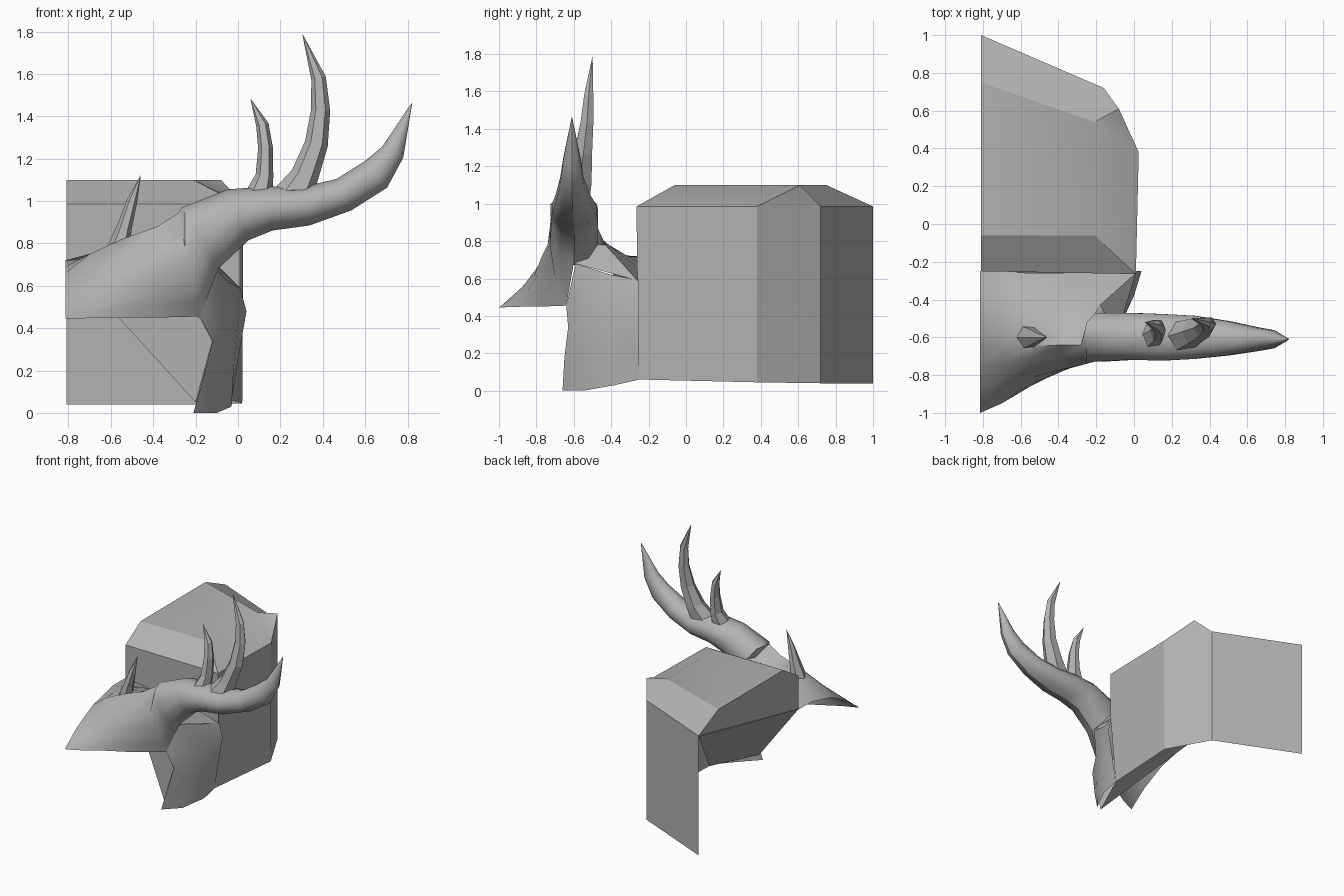
import bpy, math
from mathutils import Vector

grey = bpy.data.materials.new("mid_grey")
grey.diffuse_color = (.45, .45, .45, 1)


def make(name, verts, faces, angle=None):
    me = bpy.data.meshes.new(name)
    me.from_pydata([tuple(v) for v in verts], [], faces)
    me.update()
    me.materials.append(grey)
    ob = bpy.data.objects.new(name, me)
    bpy.context.collection.objects.link(ob)
    if angle:
        bpy.ops.object.select_all(action='DESELECT')
        ob.select_set(True)
        bpy.context.view_layer.objects.active = ob
        bpy.ops.object.shade_smooth_by_angle(angle=math.radians(angle))
    return ob


def sheet(name, rows, angle=None):
    """Skin a list of equally long point rows."""
    n = len(rows[0])
    faces = [(i * n + j, i * n + j + 1, (i + 1) * n + j + 1, (i + 1) * n + j)
             for i in range(len(rows) - 1) for j in range(n - 1)]
    return make(name, [p for r in rows for p in r], faces, angle)


def rings(path, sides):
    """Rings along a limb, each from underside over the front, top and rear
    back to the underside; path entries are x, y, z, radius in xz, radius in y."""
    rows, side = [], Vector((0, 1, 0))
    pts = [Vector(p[:3]) for p in path]
    for i, p in enumerate(path):
        t = (pts[min(i + 1, len(pts) - 1)] - pts[max(i - 1, 0)]).normalized()
        nrm = t.cross(side).normalized()
        rows.append([pts[i] + nrm * p[3] * math.cos(a) + side * p[4] * math.sin(a)
                     for a in (math.pi + 2 * math.pi * k / sides for k in range(sides + 1))])
    return rows


def refine(row):
    """Insert midpoints into a profile."""
    row = [Vector(p) for p in row]
    out = [row[0]]
    for a, b in zip(row, row[1:]):
        out += [(a + b) / 2, b]
    return out


# Box-like helmet half: wall, chamfered roof, open bottom, cap at the centre plane
make("helmet_shell", [
    (-.81, 1, .04), (-.16, .72, .04), (.02, .38, .045), (-.03, -.25, .06),     # 0-3 lower rim
    (-.81, 1, .985), (-.16, .72, .985), (.025, .38, .985), (.01, -.265, .985),  # 4-7 upper rim
    (-.81, -.25, .985), (-.81, -.25, .72), (.01, -.26, .59),                    # 8-10 brow
    (-.81, .75, 1.1), (-.21, .54, 1.1), (-.08, .61, 1.1),                       # 11-13 roof
    (-.21, -.06, 1.1), (-.81, -.06, 1.1)],
    [(0, 1, 5, 4), (1, 2, 6, 5), (2, 3, 10, 7, 6), (8, 7, 10, 9),
     (4, 5, 13, 12, 11), (5, 6, 13), (6, 12, 13), (6, 7, 14, 12),
     (7, 8, 15, 14), (11, 12, 14, 15), (4, 11, 15, 8, 9)], 28)

# Inner lining panels behind the face opening
make("inner_lining", [(-.81, 1, .98), (-.81, -.25, .72), (-.03, -.25, .06),
                      (-.2, -.63, .05), (-.12, -.62, .34), (-.18, -.63, .45)],
     [(0, 1, 2), (1, 3, 2), (1, 5, 4, 3)])

# Cheek guard, columns from the wall to the front edge
sheet("cheek_guard", [
    [(-.03, -.25, .06), (0, -.25, .25), (.04, -.25, .48), (.01, -.25, .59)],
    [(-.03, -.38, .03), (-.02, -.38, .22), (.0, -.38, .45), (-.05, -.40, .62)],
    [(-.10, -.55, .0), (-.07, -.52, .2), (-.07, -.53, .42), (-.105, -.59, .68)],
    [(-.21, -.66, .0), (-.16, -.65, .18), (-.12, -.63, .34), (-.18, -.64, .455)]], 60)

# Beak-shaped visor: front-to-back profiles at growing x
visor = [
    (-.815, [(-1, .445), (-.97, .47), (-.85, .56), (-.65, .66), (-.40, .72), (-.25, .72)]),
    (-.70, [(-.95, .447), (-.92, .5), (-.82, .62), (-.65, .75), (-.43, .75), (-.25, .71)]),
    (-.55, [(-.86, .45), (-.85, .53), (-.78, .68), (-.65, .82), (-.43, .79), (-.26, .69)]),
    (-.38, [(-.77, .45), (-.78, .57), (-.77, .72), (-.64, .88), (-.45, .81), (-.26, .66)])]
rows = [refine([(x, y, z) for y, z in prof]) for x, prof in visor]
rows.append(refine([(-.18, -.64, .455), (-.2, -.70, .6), (-.25, -.74, .78),
                    (-.28, -.64, .945), (-.18, -.43, .78), (.01, -.26, .59)]))
# The visor flows into the main antler beam
rows += rings([
    (-.18, -.6, .825, .168, .135), (0, -.595, .935, .13, .13), (.15, -.6, .965, .105, .13),
    (.32, -.6, .975, .092, .12), (.5, -.605, 1.03, .082, .095), (.65, -.61, 1.125, .082, .065),
    (.73, -.61, 1.23, .056, .05), (.82, -.61, 1.46, .002, .002)], 10)
sheet("visor_and_antler", rows, 50)

# Tines along the beam
tines = {
    "brow_tine": [(-.57, -.6, .76, .055, .07), (-.535, -.6, .88, .035, .05),
                  (-.5, -.6, 1.0, .025, .025), (-.46, -.6, 1.12, .001, .001)],
    "middle_tine": [(.10, -.59, 1.03, .065, .075), (.125, -.565, 1.12, .042, .06),
                    (.13, -.55, 1.25, .035, .045), (.115, -.535, 1.36, .03, .03),
                    (.06, -.52, 1.48, .001, .001)],
    "tall_tine": [(.25, -.6, 1.0, .1, .09), (.315, -.57, 1.12, .066, .075),
                  (.37, -.55, 1.27, .055, .055), (.39, -.53, 1.43, .045, .04),
                  (.38, -.52, 1.58, .035, .028), (.305, -.5, 1.785, .001, .001)]}
for name, path in tines.items():
    sheet(name, rings(path, 6))
